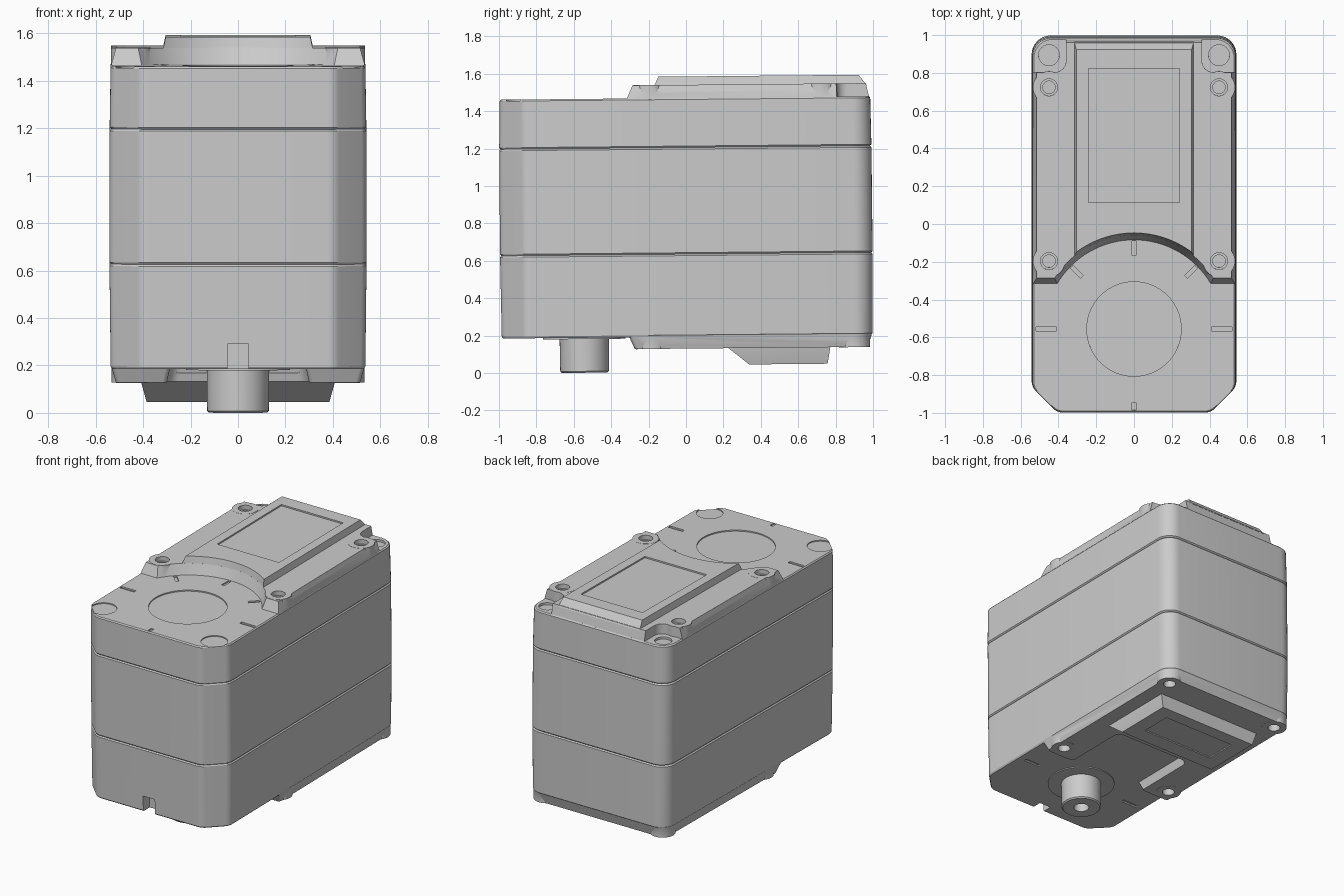
import bpy, bmesh
from math import cos, sin, asin, atan2, sqrt, pi, radians
from mathutils import Vector, Matrix

if "Cube" in bpy.data.objects:
    bpy.data.objects.remove(bpy.data.objects["Cube"])

AXIS_Y = -0.55          # output shaft axis
parts = []


def rounded(corners, n=8):
    """Polygon from (x, y[, radius]) corners with filleted corners."""
    out, m = [], len(corners)
    for i, c in enumerate(corners):
        p = Vector(c[:2])
        r = c[2] if len(c) > 2 else 0
        if not r:
            out.append(p)
            continue
        a = (Vector(corners[i - 1][:2]) - p).normalized()
        b = (Vector(corners[(i + 1) % m][:2]) - p).normalized()
        half = a.angle(b) / 2
        t = r * cos(half) / sin(half)
        mid = p + (a + b).normalized() * (r / sin(half))
        u, v = p + a * t - mid, p + b * t - mid
        a0, da = atan2(u.y, u.x), atan2(u.x * v.y - u.y * v.x, u.dot(v))
        for k in range(n + 1):
            g = a0 + da * k / n
            out.append(mid + Vector((r * cos(g), r * sin(g))))
    return out


def circle(x, y, r, n=48):
    return [(x + r * cos(2 * pi * k / n), y + r * sin(2 * pi * k / n)) for k in range(n)]


def rect(x0, x1, y0, y1):
    return [(x0, y0), (x1, y0), (x1, y1), (x0, y1)]


def loft(name, rings, keep=True):
    """Closed solid through (outline, z) rings."""
    bm = bmesh.new()
    loops = [[bm.verts.new((p[0], p[1], z)) for p in o] for o, z in rings]
    for a, b in zip(loops, loops[1:]):
        for i in range(len(a)):
            j = (i + 1) % len(a)
            bm.faces.new((a[i], a[j], b[j], b[i]))
    bm.faces.new(loops[0][::-1])
    bm.faces.new(loops[-1])
    bmesh.ops.recalc_face_normals(bm, faces=bm.faces)
    me = bpy.data.meshes.new(name)
    bm.to_mesh(me)
    bm.free()
    ob = bpy.data.objects.new(name, me)
    bpy.context.collection.objects.link(ob)
    if keep:
        parts.append(ob)
    return ob


def combine(ob, outline, z0, z1, op='DIFFERENCE'):
    """Cut or join a prism into a part."""
    tool = loft("tool", [(outline, z0), (outline, z1)], keep=False)
    mod = ob.modifiers.new("b", 'BOOLEAN')
    mod.object, mod.operation, mod.solver = tool, op, 'EXACT'
    bpy.context.view_layer.objects.active = ob
    bpy.ops.object.modifier_apply(modifier=mod.name)
    bpy.data.objects.remove(tool)


def tick(deg, r0, r1, w=0.011):
    """Thin radial bar around the shaft axis."""
    c, s = cos(radians(deg)), sin(radians(deg))
    return [(r * c - t * s, AXIS_Y + r * s + t * c)
            for r, t in ((r0, -w), (r1, -w), (r1, w), (r0, w))]


def shell(i):
    """Case plan: round rear corners, cut front corners, inset by i."""
    w, h = 0.542 - i, 0.996 - i
    return rounded([(w, h, .1), (-w, h, .1), (-w, -.86, .07), (-.405, -h, .07),
                    (.405, -h, .07), (w, -.86, .07)])


def arc(R, a, b, n=32):
    return [(R * cos(a + (b - a) * k / n), AXIS_Y + R * sin(a + (b - a) * k / n))
            for k in range(n + 1)]


# case: three stacked shells with fine seams
lower = loft("lower_case", [(shell(.012), .193), (shell(.005), .203),
                            (shell(0), .627), (shell(.007), .635)])
loft("middle_case", [(shell(.007), .635), (shell(0), .643),
                     (shell(.001), 1.197), (shell(.008), 1.205)])
upper = loft("upper_case", [(shell(.008), 1.205), (shell(.001), 1.213),
                            (shell(.005), 1.462), (shell(.012), 1.47)])

# shallow marks on the upper case
combine(upper, circle(0, AXIS_Y, .25, 64), 1.462, 1.5)
for deg in (45, 90, 135, 270):
    combine(upper, tick(deg, .39, .465 if deg < 200 else .43), 1.46, 1.5)
for deg in (0, 180):
    combine(upper, tick(deg, .41, .52), 1.46, 1.5)
for sx in (-1, 1):
    combine(upper, circle(sx * .43, -.87, .085), 1.463, 1.5)
    combine(upper, circle(sx * .45, .9, .055), 1.455, 1.5)

# cable notch and marks on the lower case
combine(lower, rect(-.045, .045, -1.1, -.92), .1, .30)
for deg in (0, 180):
    combine(lower, tick(deg, .36, .48), .1, .202)


def top_ring(side, front, R, back):
    a = asin((front - AXIS_Y) / R)
    pts = [(side, front), (side, .81), (.36, .81, .06), (.36, back),
           (-.36, back), (-.36, .81, .06), (-side, .81), (-side, front)]
    return rounded(pts) + [Vector(p) for p in arc(R, pi - a, a)]


# top cover plate with arc front, corner scallops and screw bosses
plate = loft("top_plate", [(top_ring(.536, -.312, .47, .985), 1.465),
                           (top_ring(.515, -.28, .50, .968), 1.54)])
for sx in (-1, 1):
    for y in (-.19, .73):
        combine(plate, circle(sx * .45, y, .085), 1.464, 1.541, 'UNION')
        combine(plate, circle(sx * .45, y, .045), 1.51, 1.6)
        combine(plate, circle(sx * .45, y, .033), 1.48, 1.6)


def pad_ring(x, R, back):
    a = atan2(sqrt(R * R - x * x), x)
    return [(x, back), (-x, back)] + arc(R, pi - a, a)


# raised centre pad with recessed panel
pad = loft("top_pad", [(pad_ring(.317, .498, .972), 1.53),
                       (pad_ring(.305, .51, .93), 1.585)])
combine(pad, rect(-.24, .24, .12, .83), 1.575, 1.7)


def base_ring(side, front, back, inner, rear):
    return rounded([(side, front, .02), (side, back, .1), (-side, back, .1),
                    (-side, front, .02), (-inner, front, .02), (-inner, rear, .05),
                    (inner, rear, .05), (inner, front, .02)])


# bottom plate with two front lugs and screw bosses
base = loft("bottom_plate", [(base_ring(.515, -.28, .966, .30, .19), .13),
                             (base_ring(.535, -.312, .988, .285, .17), .2)])
for sx in (-1, 1):
    for y in (-.19, .895):
        combine(base, circle(sx * .45, y, .083), .129, .2, 'UNION')
        combine(base, circle(sx * .45, y, .04), .0, .175)

# bottom block with sloped front and recessed panel
block = loft("bottom_block", [(rect(-.385, .385, .33, .75), .042),
                              (rect(-.41, .41, .22, .765), .131),
                              (rect(-.415, .415, .175, .77), .168)])
combine(block, rect(-.28, .28, .44, .66), 0, .05)

# output shaft and its collar
shaft = loft("output_shaft", [(circle(0, AXIS_Y, r), z) for r, z in
                              ((.122, .006), (.13, .014), (.132, .2))])
combine(shaft, circle(0, AXIS_Y, .05), -.1, .12)
loft("shaft_collar", [(circle(0, AXIS_Y, .22, 64), .186), (circle(0, AXIS_Y, .22, 64), .2)])

# whole unit leans very slightly; then rest it on the ground
pivot = Vector((0, 0, .83))
lean = Matrix.Translation(pivot) @ Matrix.Rotation(.0095, 4, 'X') @ Matrix.Translation(-pivot)
for ob in parts:
    ob.data.transform(lean)
low = min(v.co.z for ob in parts for v in ob.data.vertices)
for ob in parts:
    ob.data.transform(Matrix.Translation((0, 0, -low)))
    ob.select_set(True)
bpy.context.view_layer.objects.active = parts[0]
bpy.ops.object.shade_smooth_by_angle(angle=radians(25))
